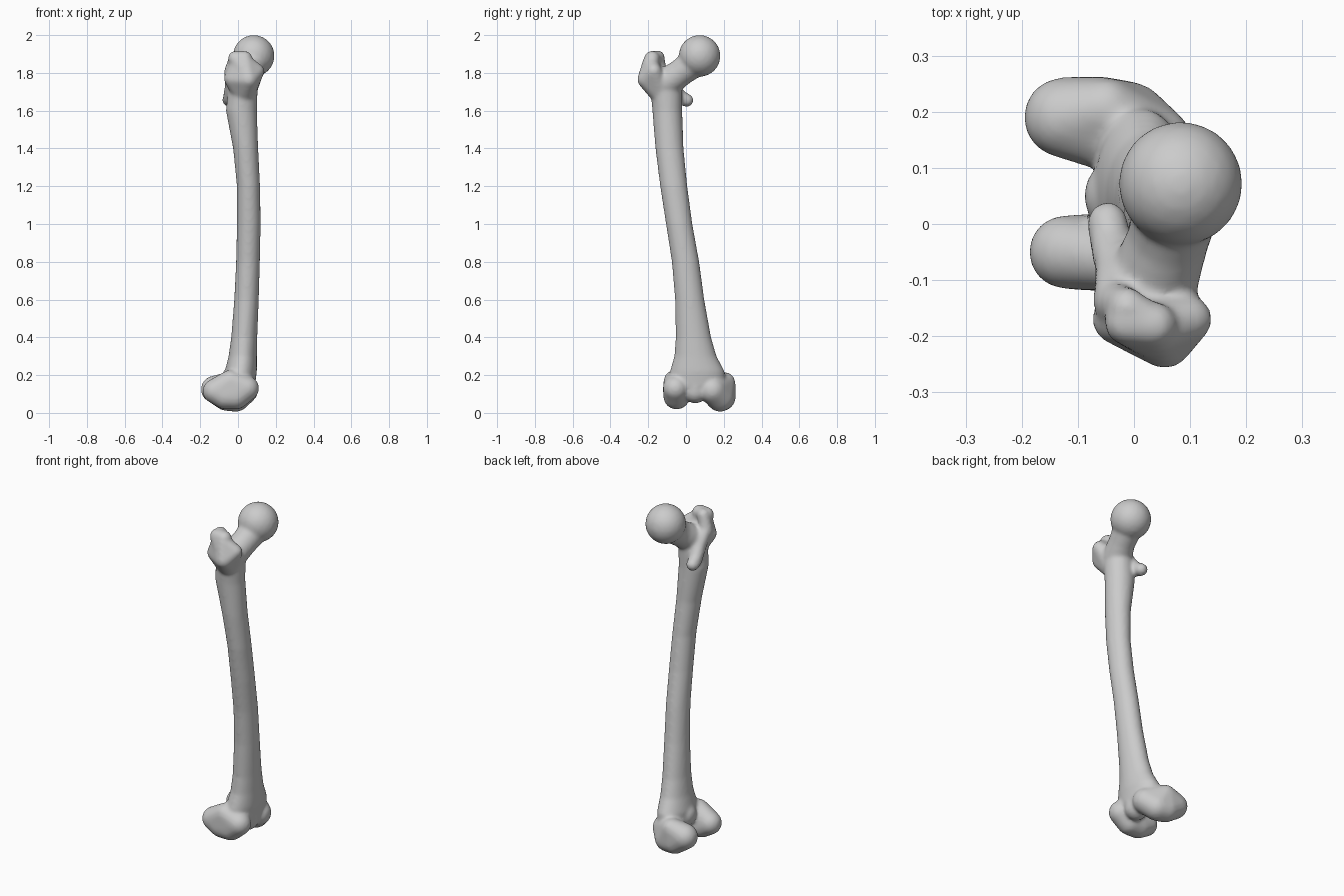
import bpy
import bmesh
import math
from mathutils import Vector

default_cube = bpy.data.objects.get("Cube")
if default_cube:
    bpy.data.objects.remove(default_cube, do_unlink=True)

# Material
bone_grey = bpy.data.materials.new("bone grey")
bone_grey.use_nodes = True
colour = (0.6, 0.6, 0.6, 1.0)
bone_grey.diffuse_color = colour
shader = next(n for n in bone_grey.node_tree.nodes if n.type == "BSDF_PRINCIPLED")
shader.inputs["Base Color"].default_value = colour

bone = bmesh.new()

# Directions shared by every rounded lump
ball = bmesh.new()
bmesh.ops.create_icosphere(ball, subdivisions=3, radius=1)
directions = [v.co.copy() for v in ball.verts]
ball.free()


def add_hull(*balls):
    """Convex skin stretched over balls given as (x, y, z, radius)."""
    lump = bmesh.new()
    for x, y, z, radius in balls:
        for direction in directions:
            lump.verts.new(Vector((x, y, z)) + direction * radius)
    bmesh.ops.convex_hull(lump, input=list(lump.verts))
    loose = [v for v in lump.verts if not v.link_faces]
    bmesh.ops.delete(lump, geom=loose, context="VERTS")
    mesh = bpy.data.meshes.new("lump")
    lump.to_mesh(mesh)
    lump.free()
    bone.from_mesh(mesh)
    bpy.data.meshes.remove(mesh)


def add_chain(*balls):
    """Tapered limb that follows a row of balls."""
    for start, end in zip(balls, balls[1:]):
        add_hull(start, end)


def add_shaft(stations, sides=32):
    """Loft of ovals given as (z, x low, x high, y low, y high)."""
    rings = []
    for z, x_low, x_high, y_low, y_high in stations:
        ring = []
        for i in range(sides):
            angle = math.tau * i / sides
            x = (x_low + x_high) / 2 + math.cos(angle) * (x_high - x_low) / 2
            y = (y_low + y_high) / 2 + math.sin(angle) * (y_high - y_low) / 2
            ring.append(bone.verts.new((x, y, z)))
        rings.append(ring)
    for low, high in zip(rings, rings[1:]):
        for i in range(sides):
            j = (i + 1) % sides
            bone.faces.new((low[i], low[j], high[j], high[i]))
    bone.faces.new(list(reversed(rings[0])))
    bone.faces.new(rings[-1])


# Bowed shaft, flaring at the lower end
add_shaft([
    (0.14, -0.07, 0.09, -0.09, 0.21),
    (0.22, -0.07, 0.10, -0.085, 0.205),
    (0.30, -0.05, 0.10, -0.062, 0.162),
    (0.40, -0.036, 0.102, -0.054, 0.133),
    (0.60, -0.02, 0.11, -0.058, 0.097),
    (0.80, -0.01, 0.116, -0.075, 0.070),
    (1.00, -0.006, 0.12, -0.106, 0.034),
    (1.20, -0.006, 0.117, -0.137, 0.007),
    (1.40, -0.026, 0.107, -0.162, -0.013),
    (1.60, -0.064, 0.10, -0.178, -0.02),
    (1.74, -0.05, 0.105, -0.19, -0.02),
])

# Ball head and neck
add_hull((0.083, 0.072, 1.89, 0.111))
add_chain((0.08, 0.05, 1.86, 0.08), (0.06, -0.03, 1.80, 0.073),
          (0.035, -0.10, 1.75, 0.08))

# Greater trochanter: broad base, two-sided ridge and curled tip
add_hull((-0.03, -0.17, 1.77, 0.045), (0.055, -0.208, 1.765, 0.05),
         (0.10, -0.17, 1.81, 0.04), (0.04, -0.19, 1.855, 0.04),
         (0.0, -0.18, 1.85, 0.04), (0.03, -0.13, 1.69, 0.06))
add_hull((-0.012, -0.175, 1.875, 0.042), (0.035, -0.18, 1.875, 0.042),
         (0.03, -0.2, 1.82, 0.04))
add_chain((0.02, -0.17, 1.88, 0.035), (-0.012, -0.147, 1.885, 0.034),
          (-0.035, -0.14, 1.81, 0.038))

# Crest running down to the lesser trochanter
add_chain((-0.035, -0.14, 1.81, 0.038), (-0.03, -0.08, 1.73, 0.04),
          (-0.042, -0.03, 1.67, 0.038), (-0.047, 0.004, 1.655, 0.036))

# Medial condyle
add_hull((-0.125, 0.19, 0.125, 0.072), (-0.06, 0.19, 0.083, 0.073),
         (-0.01, 0.18, 0.08, 0.074), (0.035, 0.14, 0.12, 0.072),
         (-0.05, 0.205, 0.16, 0.056))

# Lateral condyle
add_hull((-0.122, -0.05, 0.115, 0.066), (-0.07, -0.05, 0.088, 0.069),
         (-0.01, -0.05, 0.088, 0.07), (0.045, -0.055, 0.13, 0.067),
         (-0.04, -0.06, 0.17, 0.058))

# Bridge between the condyles, with the kneecap groove in front
add_hull((0.025, 0.05, 0.115, 0.065), (-0.02, 0.05, 0.18, 0.07),
         (0.03, 0.05, 0.23, 0.065))

# Fuse the parts into one smooth surface
mesh = bpy.data.meshes.new("thigh bone")
bone.to_mesh(mesh)
bone.free()
mesh.materials.append(bone_grey)
thigh_bone = bpy.data.objects.new("thigh bone", mesh)
bpy.context.collection.objects.link(thigh_bone)

fuse = thigh_bone.modifiers.new("fuse", "REMESH")
fuse.mode = "VOXEL"
fuse.voxel_size = 0.009
fuse.use_smooth_shade = True
soften = thigh_bone.modifiers.new("soften", "SMOOTH")
soften.factor = 0.5
soften.iterations = 10
